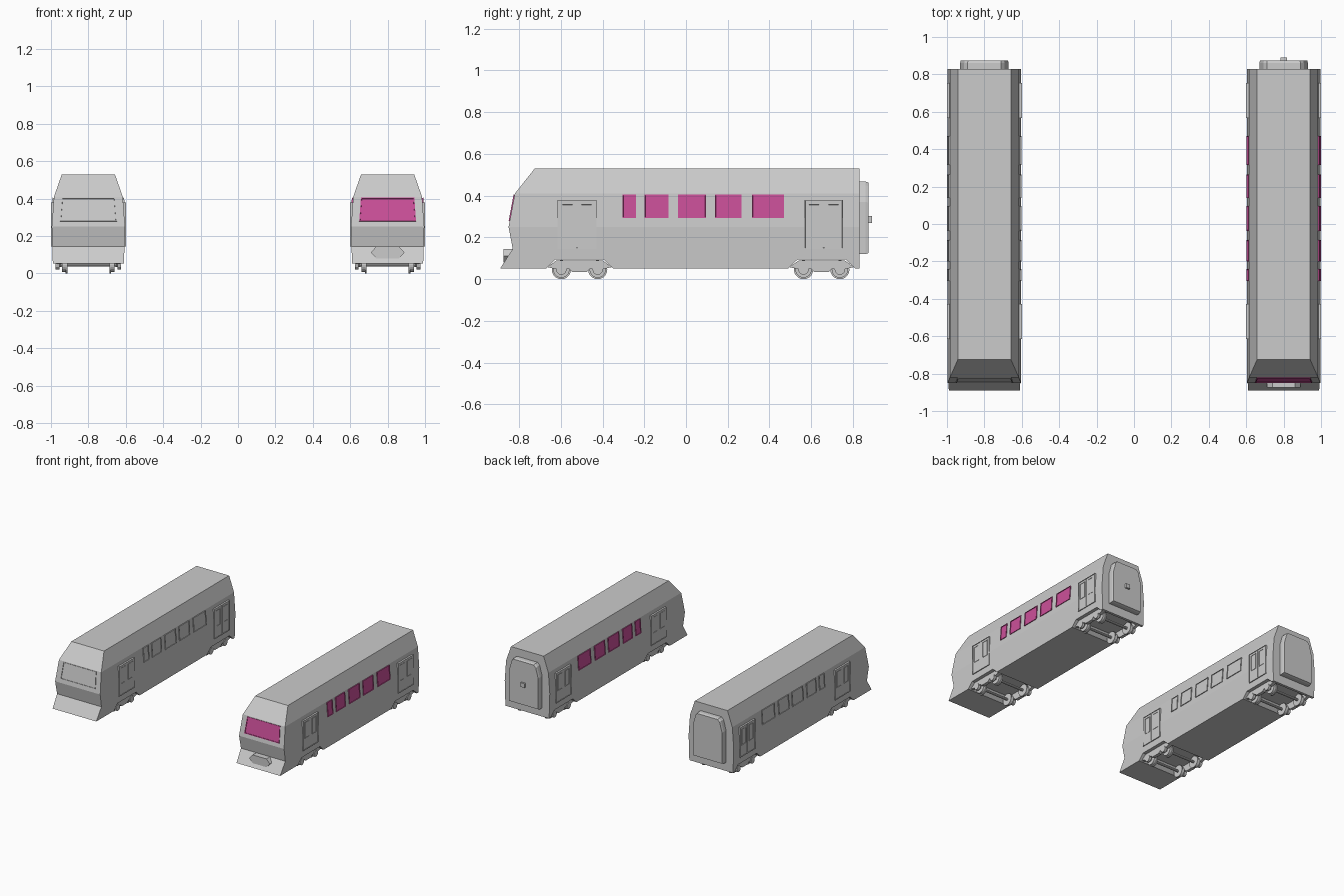
import bpy, bmesh
from math import pi
from mathutils import Vector, Matrix

if "Cube" in bpy.data.objects:
    bpy.data.objects.remove(bpy.data.objects["Cube"])

pink = bpy.data.materials.new("tinted_glass")
pink.diffuse_color = (0.6, 0.08, 0.32, 1)
pink.use_nodes = True
pink.node_tree.nodes["Principled BSDF"].inputs["Base Color"].default_value = pink.diffuse_color

REAR = 0.83
# body levels: height, half width, nose y
LEVELS = [(0.052, 0.19, -0.89), (0.145, 0.193, -0.83), (0.25, 0.196, -0.85),
          (0.41, 0.184, -0.82), (0.53, 0.142, -0.725)]


def finish(bm, name, mat=None):
    bmesh.ops.recalc_face_normals(bm, faces=bm.faces[:])
    me = bpy.data.meshes.new(name)
    bm.to_mesh(me)
    bm.free()
    ob = bpy.data.objects.new(name, me)
    bpy.context.collection.objects.link(ob)
    if mat:
        me.materials.append(mat)
    return ob


def loft(name, rings, mat=None):
    """Skin a list of equal-length point rings and cap both ends."""
    bm = bmesh.new()
    vs = [[bm.verts.new(p) for p in r] for r in rings]
    n = len(vs[0])
    for a, b in zip(vs, vs[1:]):
        for i in range(n):
            j = (i + 1) % n
            bm.faces.new((a[i], a[j], b[j], b[i]))
    bm.faces.new(vs[0])
    bm.faces.new(vs[-1])
    return finish(bm, name, mat)


def side_prism(name, pts, x0, x1):
    return loft(name, [[(x, y, z) for y, z in pts] for x in (x0, x1)])


def panel(name, quad, out, depth, rim, recess, mat=None):
    """Plate with a raised rim and a sunken pane."""
    out = Vector(out).normalized()
    bm = bmesh.new()
    front = [bm.verts.new(p) for p in quad]
    back = [bm.verts.new(Vector(p) - out * depth) for p in quad]
    face = bm.faces.new(front)
    bm.faces.new(back[::-1])
    for i in range(4):
        j = (i + 1) % 4
        bm.faces.new((front[i], front[j], back[j], back[i]))
    bmesh.ops.recalc_face_normals(bm, faces=bm.faces[:])
    for t in (rim, 0.0008):
        bmesh.ops.inset_individual(bm, faces=[face], thickness=t)
    for v in face.verts:
        v.co -= out * recess
    return finish(bm, name, mat)


def side_quad(cx, s, y0, y1, z0, z1, xb, xt):
    return [(cx + s * xb, y0, z0), (cx + s * xb, y1, z0),
            (cx + s * xt, y1, z1), (cx + s * xt, y0, z1)]


def cylinder(name, x, y, z, r, width, seg=20):
    bm = bmesh.new()
    m = Matrix.Translation((x, y, z)) @ Matrix.Rotation(pi / 2, 4, 'Y')
    bmesh.ops.create_cone(bm, cap_ends=True, segments=seg, radius1=r,
                          radius2=r, depth=width, matrix=m)
    return finish(bm, name)


def door(cx, s, yc):
    # frame, two leaves with sunken windows
    panel("door_frame", side_quad(cx, s, yc - .093, yc + .093, .145, .38, .2, .2),
          (s, 0, 0), .025, .006, .003)
    for k in (-1, 1):
        w = yc + k * .046
        panel("door_window", side_quad(cx, s, w - .027, w + .027, .235, .36, .1995, .1995),
              (s, 0, 0), .01, .004, .0025)
    panel("door_seam", side_quad(cx, s, yc - .004, yc + .004, .15, .375, .199, .199),
          (s, 0, 0), .01, .001, .001)


def bogie(cx, yc):
    frame = [(-.155, .058), (-.11, .09), (.11, .09), (.155, .058),
             (.12, .05), (.05, .05), (.035, .035), (-.035, .035), (-.05, .05), (-.12, .05)]
    for s in (-1, 1):
        side_prism("bogie_frame", [(yc + y, z) for y, z in frame],
                   cx + s * .145, cx + s * .17)
    for dy in (-.087, .087):
        cylinder("axle", cx, yc + dy, .046, .01, .3, 10)
        for s in (-1, 1):
            cylinder("wheel_flange", cx + s * .117, yc + dy, .046, .046, .01)
            cylinder("wheel_tread", cx + s * .13, yc + dy, .046, .039, .022)
            cylinder("axle_cap", cx + s * .165, yc + dy, .046, .025, .02, 12)


def car(cx, lead):
    glass = pink if lead else None
    # body shell with bogie notches
    body = loft("car_body", [[(cx - w, y, z), (cx + w, y, z), (cx + w, REAR, z),
                              (cx - w, REAR, z)] for z, w, y in LEVELS])
    for yc in (-.51, .65):
        arch = [(-.2, .02), (-.16, .052), (-.115, .095), (.115, .095), (.16, .052), (.2, .02)]
        cut = side_prism("arch_cutter", [(yc + y, z) for y, z in arch], cx - .3, cx + .3)
        cut.hide_render = True
        cut.hide_viewport = True
        mod = body.modifiers.new("arch", 'BOOLEAN')
        mod.operation = 'DIFFERENCE'
        mod.object = cut
        bogie(cx, yc)

    # side windows and doors
    for s in (-1, 1):
        for y0, y1 in [(-.305, -.24), (-.2, -.085), (-.038, .097), (.138, .265), (.315, .47)]:
            panel("side_window", side_quad(cx, s, y0, y1, .293, .405, .1985, .191),
                  (s, 0, .07), .02, .006, .004, glass)
        door(cx, s, -.522)
        door(cx, s, .66)

    # windshield on the sloped nose
    def nose(z):
        return -.85 + .03 * (z - .25) / .16 - .005
    panel("windshield", [(cx - .152, nose(.28), .28), (cx + .152, nose(.28), .28),
                         (cx + .143, nose(.405), .405), (cx - .143, nose(.405), .405)],
          (0, -1, .19), .02, .007, .004, glass)

    # rear gangway
    hood = [(-.13, .12), (.13, .12), (.13, .37), (.108, .45), (.09, .468),
            (-.09, .468), (-.108, .45), (-.13, .37)]
    loft("gangway", [[(cx + x * k, y, .29 + (z - .29) * k) for x, z in hood]
                     for y, k in ((.82, 1), (.86, 1), (.875, .97))])

    # coupler parts only on the lead car
    if lead:
        hexa = [(-.09, .112), (-.06, .08), (.06, .08), (.09, .112), (.06, .145), (-.06, .145)]
        loft("front_coupler", [[(cx + x, y, z) for x, z in hexa] for y in (-.875, -.82)])
        knob = [(-.018, .27), (.018, .27), (.018, .302), (-.018, .302)]
        loft("rear_coupler", [[(cx + x, y, z) for x, z in knob] for y in (.86, .89)])


car(-.8, False)
car(.8, True)
